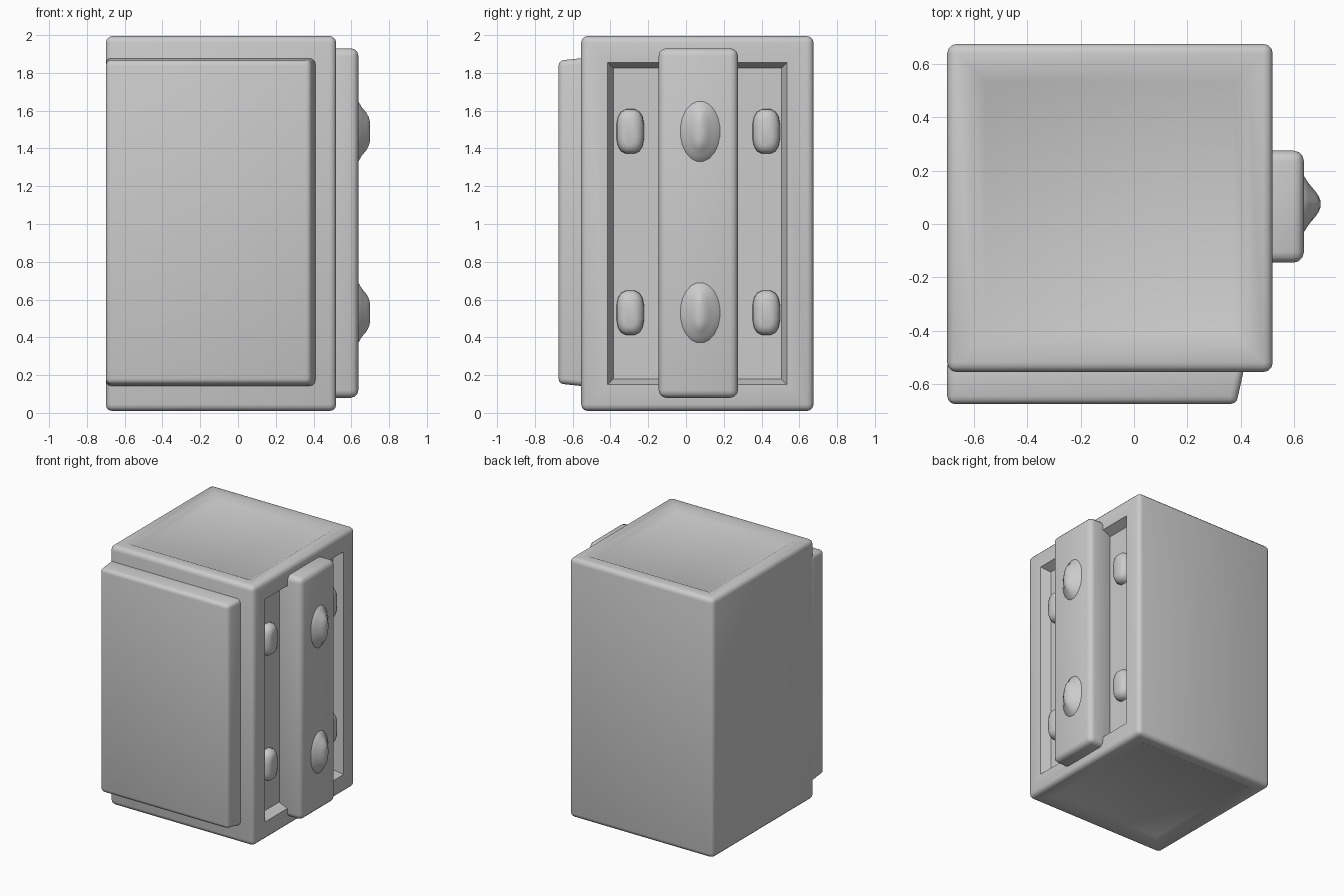
import bpy, bmesh, math
from mathutils import Vector

if "Cube" in bpy.data.objects:
    bpy.data.objects.remove(bpy.data.objects["Cube"])

grey = bpy.data.materials.new("plain grey")
grey.diffuse_color = (0.6, 0.6, 0.6, 1)
grey.use_nodes = True
grey.node_tree.nodes["Principled BSDF"].inputs["Base Color"].default_value = grey.diffuse_color


def finish(bm, name, angle=40):
    bmesh.ops.recalc_face_normals(bm, faces=bm.faces[:])
    me = bpy.data.meshes.new(name)
    bm.to_mesh(me)
    bm.free()
    ob = bpy.data.objects.new(name, me)
    bpy.context.collection.objects.link(ob)
    me.materials.append(grey)
    bpy.ops.object.select_all(action='DESELECT')
    ob.select_set(True)
    bpy.context.view_layer.objects.active = ob
    bpy.ops.object.shade_smooth_by_angle(angle=math.radians(angle))
    return ob


def rounded_box(lo, hi, radius, segments=3):
    """Box between two corners with rounded edges."""
    bm = bmesh.new()
    bmesh.ops.create_cube(bm, size=1)
    for v in bm.verts:
        v.co = Vector([lo[i] if v.co[i] < 0 else hi[i] for i in range(3)])
    bmesh.ops.bevel(bm, geom=bm.edges[:], offset=radius, segments=segments,
                    profile=0.5, affect='EDGES')
    return bm


def recess(bm, normal, margin, slope, depth):
    """Sink a framed panel into the big face looking along normal."""
    bm.normal_update()
    face = max((f for f in bm.faces if f.normal.dot(Vector(normal)) > 0.99),
               key=lambda f: f.calc_area())
    bmesh.ops.inset_region(bm, faces=[face], thickness=margin, use_even_offset=True)
    bmesh.ops.inset_region(bm, faces=[face], thickness=slope, depth=-depth,
                           use_even_offset=True)


def knob(name, y, z, rings, sides):
    """Oval bump along +x from rings of (x, half width, half height, squareness)."""
    bm = bmesh.new()
    loops = []
    for x, w, h, power in rings:
        loop = []
        for i in range(sides):
            a = 2 * math.pi * (i + 0.5) / sides
            c, s = math.cos(a), math.sin(a)
            loop.append(bm.verts.new((x, y + w * math.copysign(abs(c) ** power, c),
                                      z + h * math.copysign(abs(s) ** power, s))))
        loops.append(loop)
    for a, b in zip(loops, loops[1:]):
        for i in range(sides):
            j = (i + 1) % sides
            bm.faces.new((a[i], a[j], b[j], b[i]))
    bm.faces.new(loops[0])
    bm.faces.new(loops[-1])
    return finish(bm, name)


# cabinet body with sunken right side, top and bottom
body = rounded_box((-0.7, -0.555, 0.01), (0.52, 0.675, 1.995), 0.035)
recess(body, (1, 0, 0), 0.105, 0.03, 0.07)
recess(body, (0, 0, 1), 0.06, 0.05, 0.025)
recess(body, (0, 0, -1), 0.06, 0.05, 0.025)
finish(body, "cabinet_body")

# front panel, flush with the left side, with a sloped rim
panel = rounded_box((-0.7, -0.675, 0.14), (0.415, -0.5, 1.88), 0.03)
for v in panel.verts:
    if v.co.y < -0.6:
        v.co.x -= 0.025 if v.co.x > 0 else 0
        v.co.z += 0.012 if v.co.z < 1 else -0.012
finish(panel, "front_panel")

# vertical rail standing on the right side
finish(rounded_box((0.42, -0.145, 0.08), (0.637, 0.275, 1.93), 0.04), "side_rail")

# two rows of knobs: oblong ones in the recess, pointed ones on the rail
for row, z in (("lower", 0.53), ("upper", 1.49)):
    for side, y in (("front", -0.295), ("rear", 0.425)):
        knob(f"{row}_{side}_knob", y, z,
             [(0.43, 0.075, 0.12, 0.7), (0.48, 0.072, 0.118, 0.7),
              (0.505, 0.055, 0.1, 0.7), (0.515, 0.03, 0.075, 0.7)], 16)
    knob(f"{row}_rail_knob", 0.075, z,
         [(0.62, 0.12, 0.17, 1), (0.638, 0.105, 0.16, 1), (0.655, 0.078, 0.13, 1),
          (0.68, 0.048, 0.1, 1), (0.693, 0.028, 0.075, 1),
          (0.699, 0.012, 0.05, 1)], 20)
